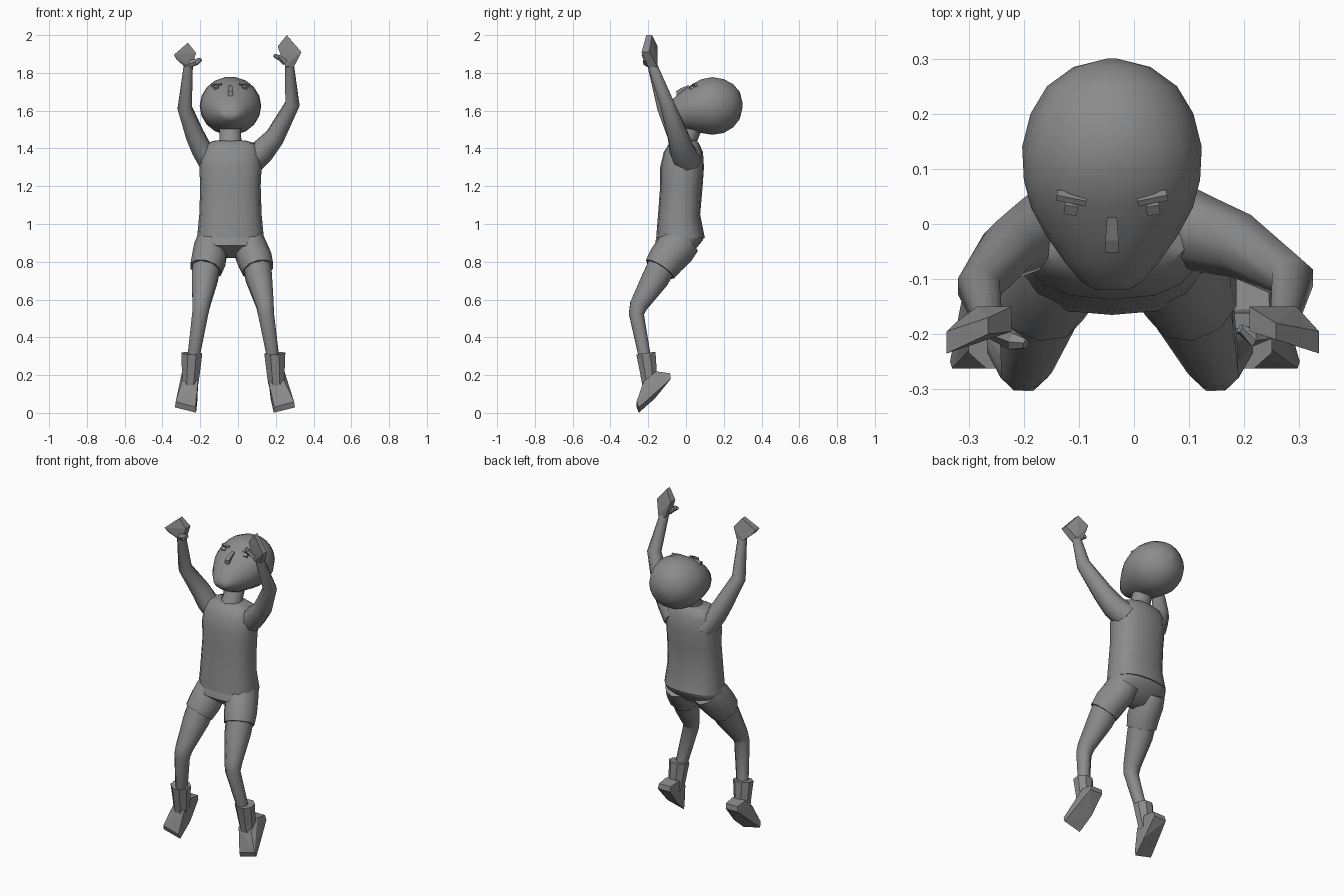
import bpy, bmesh, math
from mathutils import Vector, Matrix

if "Cube" in bpy.data.objects:
    bpy.data.objects.remove(bpy.data.objects["Cube"])

MID = -0.04  # body's centre line in x

# Dark grey used on every part
grey = bpy.data.materials.new("dark_grey")
grey.diffuse_color = (.26, .26, .26, 1)
grey.use_nodes = True
grey.node_tree.nodes["Principled BSDF"].inputs["Base Color"].default_value = grey.diffuse_color


def finish(name, bm, smooth=0):
    bmesh.ops.recalc_face_normals(bm, faces=bm.faces)
    me = bpy.data.meshes.new(name)
    bm.to_mesh(me)
    bm.free()
    me.materials.append(grey)
    ob = bpy.data.objects.new(name, me)
    bpy.context.collection.objects.link(ob)
    if smooth:
        bpy.ops.object.select_all(action='DESELECT')
        ob.select_set(True)
        bpy.context.view_layer.objects.active = ob
        bpy.ops.object.shade_smooth_by_angle(angle=math.radians(smooth))
    return ob


def loft(name, rings, smooth=0):
    """Skin a list of equal-length point rings and cap both ends."""
    bm = bmesh.new()
    vs = [[bm.verts.new(p) for p in r] for r in rings]
    n = len(vs[0])
    for a, b in zip(vs, vs[1:]):
        for i in range(n):
            j = (i + 1) % n
            bm.faces.new((a[i], a[j], b[j], b[i]))
    bm.faces.new(vs[0][::-1])
    bm.faces.new(vs[-1])
    return finish(name, bm, smooth)


def oval(c, u, v, n, power=1.0, phase=0.5):
    """Superellipse ring spanned by the half-axis vectors u and v."""
    out = []
    for i in range(n):
        t = 2 * math.pi * (i + phase) / n
        s, k = math.sin(t), math.cos(t)
        out.append(Vector(c) + Vector(u) * math.copysign(abs(k) ** power, k)
                   + Vector(v) * math.copysign(abs(s) ** power, s))
    return out


def tube(name, path, n=8, smooth=0):
    """Limb along path points (x, y, z, half width, half depth)."""
    pts = [Vector(p[:3]) for p in path]
    rings = []
    for i, p in enumerate(path):
        d = Vector()
        if i > 0:
            d += (pts[i] - pts[i - 1]).normalized()
        if i < len(pts) - 1:
            d += (pts[i + 1] - pts[i]).normalized()
        d.normalize()
        u = Vector((1, 0, 0))
        u = (u - d * u.dot(d)).normalized()
        rings.append(oval(pts[i], u * p[3], d.cross(u) * p[4], n))
    return loft(name, rings, smooth)


def hull(name, pts):
    bm = bmesh.new()
    for p in pts:
        bm.verts.new(p)
    res = bmesh.ops.convex_hull(bm, input=bm.verts)
    junk = {g for g in res['geom_interior'] if isinstance(g, bmesh.types.BMVert)}
    bmesh.ops.delete(bm, geom=list(junk), context='VERTS')
    return finish(name, bm)


def box(name, c, size, rx=0, rz=0):
    bm = bmesh.new()
    m = (Matrix.Translation(c) @ Matrix.Rotation(rz, 4, 'Z')
         @ Matrix.Rotation(rx, 4, 'X') @ Matrix.Diagonal((*size, 1)))
    bmesh.ops.create_cube(bm, size=1, matrix=m)
    return finish(name, bm)


# Head, tilted back: sections along y (y, half width, bottom z, top z)
head = [(0.30, .01, 1.62, 1.64), (0.285, .07, 1.555, 1.70), (0.25, .118, 1.51, 1.742),
        (0.20, .148, 1.48, 1.769), (0.14, .163, 1.47, 1.78), (0.08, .16, 1.48, 1.768),
        (0.03, .147, 1.49, 1.74), (-0.02, .12, 1.497, 1.705), (-0.07, .085, 1.52, 1.663),
        (-0.105, .055, 1.545, 1.62), (-0.12, .03, 1.562, 1.592)]
loft("head", [oval((MID, y, (a + b) / 2), (w, 0, 0), (0, 0, (b - a) / 2), 18, 1, 0)
              for y, w, a, b in head], 50)

# Face: brows, eyes and nose on the upward-facing side
for s in (-1, 1):
    box("brow", (MID + s * .073, .047, 1.735), (.055, .012, .018), .6, s * .2)
    box("eye", (MID + s * .074, .03, 1.72), (.024, .02, .02), .6, s * .15)
hull("nose", [(MID + s * w, y, z) for s in (-1, 1) for w, y, z in
              ((.009, .012, 1.725), (.009, .012, 1.735), (.013, -.05, 1.675),
               (.013, -.052, 1.703), (.012, -.03, 1.718))])

# Neck
tube("neck", [(MID, -.025, 1.38, .075, .068), (MID, .005, 1.45, .06, .055),
              (MID, .04, 1.54, .06, .055)], 10, 40)


# Body sections: (z, front y, back y, half width)
def body(name, rows, n, power, smooth):
    loft(name, [oval((MID, (f + b) / 2, z), (w, 0, 0), (0, (b - f) / 2, 0), n, power, 0)
                for z, f, b, w in rows], smooth)


body("shirt", [(.925, -.158, .10, .177), (1.05, -.148, .075, .165), (1.2, -.137, .088, .16),
               (1.3, -.137, .095, .165), (1.38, -.118, .09, .158),
               (1.425, -.09, .07, .14), (1.442, -.06, .055, .08)], 16, .8, 40)
body("pelvis", [(.94, -.15, .095, .175), (.915, -.16, .09, .18), (.885, -.165, .065, .182),
                (.865, -.14, .045, .165), (.82, -.085, -.005, .10)], 16, .8, 45)

# Legs: knee, ankle and toe differ slightly left to right
for side, s, hip, hem, knee, ankle, toe in (
        ("left", 1, .055, .10, .148, .188, .245), ("right", -1, -.135, -.165, -.20, -.238, -.278)):
    hem += s * .006
    tube(side + "_shorts_leg", [(hip, -.015, .92, .08, .10), (hip + s * .01, -.055, .87, .092, .106),
                                (hem - s * .016, -.105, .81, .094, .098),
                                (hem, -.138, .76, .087, .089)], 10, 45)
    tube(side + "_leg", [(hem - s * .01, -.11, .81, .08, .083), (hem + s * .005, -.16, .715, .075, .078),
                         (knee - s * .005, -.25, .57, .05, .052), (knee, -.263, .525, .046, .043),
                         (ankle, -.215, .28, .034, .034)], 8, 50)
    # Boot: cuff and a foot pointing down
    tube(side + "_boot_cuff", [(ankle + s * .007, -.212, .315, .06, .055),
                               (ankle + s * .012, -.197, .20, .05, .047),
                               (ankle + s * .016, -.19, .15, .046, .045)], 8)
    a = ankle + s * .016
    foot = [(a, .042, -.225, .165), (a, .042, -.16, .22), (a, .04, -.085, .21),
            (a + s * .005, .042, -.08, .18), ((a + toe) / 2, .052, -.165, .09),
            (toe, .056, -.25, .015), (toe, .052, -.262, .045)]
    hull(side + "_foot", [(x + d * w, y, z + (d * s * .014 if z < .1 else 0))
                          for x, w, y, z in foot for d in (-1, 1)])

# Arms raised overhead
tube("left_arm", [(.06, .01, 1.33, .075, .075), (.13, -.02, 1.385, .066, .07),
                  (.195, -.04, 1.46, .054, .06), (.288, -.10, 1.635, .041, .041),
                  (.272, -.178, 1.84, .026, .028)], 8, 50)
tube("right_arm", [(-.14, .015, 1.31, .06, .072), (-.195, -.025, 1.40, .056, .066),
                   (-.228, -.045, 1.47, .052, .058), (-.282, -.115, 1.615, .041, .041),
                   (-.263, -.178, 1.84, .026, .028)], 8, 50)

# Hands: outline points (x, z, front y, back y), with a thumb each
hands = {
    "left": ([(.25, 1.835, -.20, -.15), (.295, 1.83, -.20, -.15), (.336, 1.91, -.235, -.195),
              (.258, 2.0, -.21, -.18), (.21, 1.94, -.195, -.15), (.23, 1.88, -.20, -.155)],
             [(.25, -.19, 1.86, .02, .022), (.215, -.205, 1.882, .015, .018),
              (.192, -.19, 1.892, .009, .01)]),
    "right": ([(-.285, 1.835, -.20, -.15), (-.245, 1.83, -.20, -.15), (-.34, 1.895, -.235, -.195),
               (-.265, 1.96, -.20, -.17), (-.222, 1.905, -.195, -.15), (-.325, 1.87, -.225, -.18)],
              [(-.255, -.19, 1.85, .02, .024), (-.22, -.212, 1.858, .016, .02),
               (-.196, -.218, 1.872, .009, .01)]),
}
for side, (outline, thumb) in hands.items():
    hull(side + "_hand", [(x, y, z) for x, z, f, b in outline for y in (f, b)])
    tube(side + "_thumb", thumb, 6)
